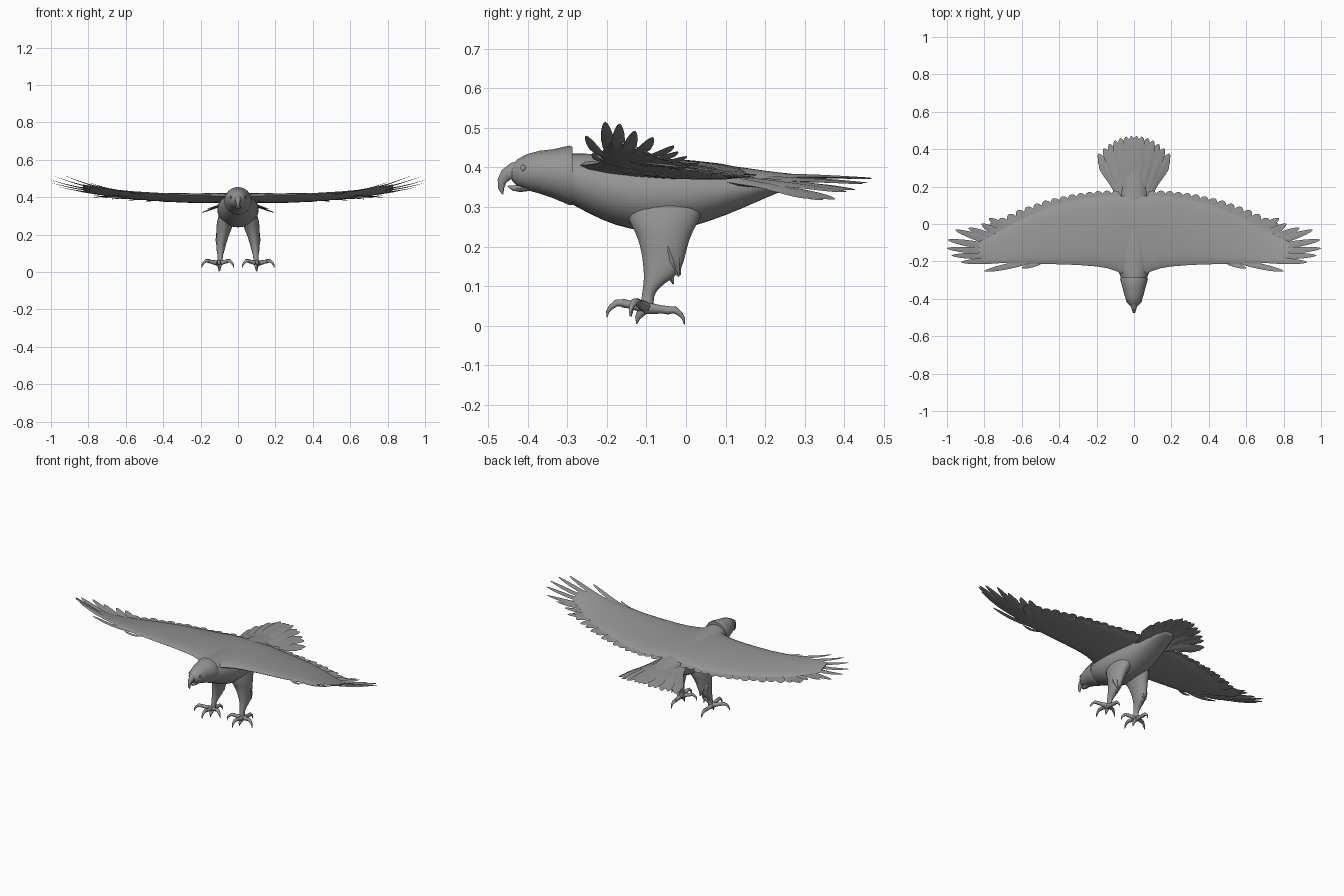
import bpy, bmesh, math
from mathutils import Vector as V

if "Cube" in bpy.data.objects:
    bpy.data.objects.remove(bpy.data.objects["Cube"])

UP = V((0, 0, 1))
GREY = bpy.data.materials.new("dark_grey")
GREY.diffuse_color = (.3, .3, .3, 1)
GREY.use_nodes = True
GREY.node_tree.nodes["Principled BSDF"].inputs["Base Color"].default_value = GREY.diffuse_color
ROUND = ((0, .55), (.3, .85), (.6, 1), (.8, .95), (.91, .75), (.97, .45), (1, .12))
POINTED = ((0, .6), (.3, .95), (.55, 1), (.75, .85), (.88, .6), (.96, .35), (1, .08))


def make(name, lofts, mirror=False, subsurf=0, angle=50):
    """Skin each list of rings into a capped tube; all tubes share one object."""
    bm = bmesh.new()
    for rings in lofts:
        rows = [[bm.verts.new(p) for p in r] for r in rings]
        n = len(rows[0])
        for a, b in zip(rows, rows[1:]):
            for i in range(n):
                bm.faces.new((a[i], a[(i + 1) % n], b[(i + 1) % n], b[i]))
        bm.faces.new(rows[0])
        bm.faces.new(rows[-1])
    bmesh.ops.recalc_face_normals(bm, faces=bm.faces)
    me = bpy.data.meshes.new(name)
    bm.to_mesh(me)
    bm.free()
    me.materials.append(GREY)
    for p in me.polygons:
        p.use_smooth = True
    me.set_sharp_from_angle(angle=math.radians(angle))
    ob = bpy.data.objects.new(name, me)
    bpy.context.collection.objects.link(ob)
    if mirror:
        ob.modifiers.new("Mirror", 'MIRROR').use_mirror_merge = False
    if subsurf:
        m = ob.modifiers.new("Smooth", 'SUBSURF')
        m.levels = m.render_levels = subsurf
    return ob


def ellipse(c, u, v, n=12):
    c, u, v = V(c), V(u), V(v)
    return [c + u * math.cos(2 * math.pi * i / n) + v * math.sin(2 * math.pi * i / n)
            for i in range(n)]


def y_rings(table, n=16):
    """Upright sections: y, half width, top z, bottom z."""
    return [ellipse((0, y, (t + b) / 2), (w, 0, 0), (0, 0, (t - b) / 2), n)
            for y, w, t, b in table]


def tube(pts, radii, side, n=8, squash=1.0):
    """Round tube along a path; side is the fixed width axis."""
    pts, side = [V(p) for p in pts], V(side).normalized()
    rings = []
    for i, (p, r) in enumerate(zip(pts, radii)):
        t = (pts[min(i + 1, len(pts) - 1)] - pts[max(i - 1, 0)]).normalized()
        rings.append(ellipse(p, side * r * squash, t.cross(side) * r, n))
    return rings


def feather(base, tip, width, thick=0.006, bend=0.0, roll=0.0, curve=0.0, shape=ROUND):
    """Thin blade; bend sags the middle, roll tilts it, curve bows it inward in x."""
    base, tip = V(base), V(tip)
    d = tip - base
    side = d.cross(UP).normalized()
    side = (side + UP * roll).normalized()
    nrm = side.cross(d).normalized()
    rings = []
    for t, w in shape:
        s = math.sin(math.pi * t)
        c = base + d * t - UP * bend * s - V((curve * s, 0, 0))
        u, v = side * width * w / 2, nrm * thick * (1.1 - t) / 2
        rings.append([c + u, c + v, c - u, c - v])
    return rings


# Body, breast to flattened rump
make("body", [y_rings([
    (-.325, .055, .43, .33), (-.30, .066, .438, .312), (-.25, .088, .436, .284),
    (-.18, .106, .436, .25), (-.10, .115, .43, .234), (-.02, .112, .422, .238),
    (.06, .098, .412, .262), (.14, .082, .402, .294), (.20, .070, .392, .322),
    (.26, .056, .385, .346), (.31, .035, .380, .362)])], subsurf=1)

# Head with a ruff that steps over the neck
make("head", [y_rings([
    (-.287, .073, .452, .305), (-.295, .074, .455, .305), (-.335, .063, .446, .322),
    (-.37, .054, .442, .334), (-.40, .045, .434, .342), (-.425, .034, .421, .352),
    (-.44, .018, .405, .366)])], angle=40)

# Hooked beak and open lower jaw
make("upper_beak", [tube(
    [(0, -.415, .392), (0, -.437, .39), (0, -.455, .381), (0, -.465, .365),
     (0, -.467, .347), (0, -.463, .332)],
    [.027, .023, .017, .012, .008, .002], (1, 0, 0), 10, .75)])
make("lower_beak", [tube(
    [(0, -.395, .353), (0, -.42, .347), (0, -.437, .348), (0, -.45, .353)],
    [.013, .010, .007, .002], (1, 0, 0), 10, 1.5)])

# Eyes
make("eyes", [tube([(.032, -.41, .398), (.039, -.411, .398), (.042, -.411, .398)],
                   [.009, .008, .003], (0, 1, 0), 12)], mirror=True)

# Wings: x, leading y, leading z, trailing y, trailing z, thickness
WING = [(0, -.285, .405, .15, .39, .05), (.05, -.274, .405, .15, .389, .05),
        (.09, -.254, .406, .15, .387, .05), (.14, -.237, .408, .15, .385, .047),
        (.20, -.227, .41, .145, .38, .044), (.30, -.219, .413, .13, .38, .038),
        (.42, -.215, .417, .10, .385, .032), (.55, -.215, .427, .05, .393, .026),
        (.66, -.212, .439, -.005, .402, .02), (.76, -.202, .456, -.06, .418, .014),
        (.83, -.175, .468, -.095, .437, .008)]
rings = []
for x, ly, lz, ty, tz, th in WING:
    rings.append(ellipse((x, (ly + ty) / 2, (lz + tz) / 2),
                         (0, (ty - ly) / 2, (tz - lz) / 2), (0, 0, th / 2), 16))
make("wings", [rings], mirror=True)


def section(x):
    """Wing section interpolated at x: leading y, z, trailing y, z."""
    for a, b in zip(WING, WING[1:]):
        if a[0] <= x <= b[0]:
            f = (x - a[0]) / (b[0] - a[0])
            return [p + (q - p) * f for p, q in zip(a[1:5], b[1:5])]


# Scalloped flight feathers along the trailing edge
quills = []
for i in range(15):
    x = .09 + i * .043
    _, _, ty, tz = section(x)
    out = .012 + .0045 * i
    quills.append(feather((x - out * .8, ty - .11, tz + .008),
                          (x + out, ty + .028, tz - .008 + .004 * (i % 2)), .058, .012))
make("secondary_feathers", quills, mirror=True)

# Fingered wing-tip feathers: base x and y, tip, width
FINGERS = [(.50, -.210, (.60, -.235, .436), .022), (.56, -.203, (.80, -.252, .480), .030),
           (.64, -.190, (.925, -.204, .515), .034), (.68, -.175, (.975, -.168, .510), .034),
           (.70, -.155, (1.0, -.130, .492), .034), (.70, -.135, (.995, -.085, .476), .036),
           (.69, -.120, (.955, -.032, .455), .038), (.67, -.110, (.885, -.022, .440), .042),
           (.64, -.100, (.815, .000, .428), .046), (.60, -.080, (.775, .030, .412), .048)]
fingers = []
for x, y, tip, w in FINGERS:
    ly, lz, ty, tz = section(x)
    z = lz + (tz - lz) * (y - ly) / (ty - ly)
    fingers.append(feather((x, y, z), tip, w, .009, .010, .05, shape=POINTED))
make("wing_tip_feathers", fingers, mirror=True)

# Fanned tail, drooping toward the outer feathers, flaring from a narrow base
fan = []
for i in range(7):
    t = (i + .45) / 6.45
    fan.append(feather((.070 * t, .11, .376 - .010 * t),
                       (.190 * t, .47 - .095 * t ** 2.2, .372 - .052 * t ** 1.6 + .006 * (i % 2)),
                       .050, .020, -.004, -.25 * t, .014 * t))
# Shorter side feathers round off the fan
for i in range(2):
    fan.append(feather((.065, .13, .366), (.190 - .006 * i, .345 - .03 * i, .318 + .004 * i),
                       .045, .014, -.003, -.25, .012))
make("tail_feathers", fan, mirror=True)

# Legs: z, centre x, centre y, half width, half depth
LEG = [(.36, .045, -.05, .040, .100), (.31, .052, -.055, .053, .108),
       (.27, .064, -.056, .050, .096), (.24, .074, -.056, .044, .076),
       (.20, .082, -.056, .036, .061), (.16, .089, -.057, .029, .054),
       (.13, .092, -.062, .025, .046), (.108, .094, -.080, .020, .028),
       (.085, .095, -.095, .014, .016), (.06, .096, -.098, .014, .016),
       (.04, .097, -.098, .018, .020)]
make("legs", [[ellipse((cx, cy, z), (rx, 0, 0), (0, ry, 0))
               for z, cx, cy, rx, ry in LEG]], mirror=True, subsurf=1)

# Ragged thigh feathers behind the shank
make("thigh_feathers",
     [tube([(x, -.045, .20), (x, -.032, .165), (x, y - .010, z + .025), (x, y, z)],
           [.018, .020, .014, .002], (1, 0, 0), 6)
      for x, y, z in ((.092, -.032, .105), (.084, -.014, .128), (.100, -.018, .124))],
     mirror=True)

# Toes with curved talons: heading in degrees, reach, rise
toes, talons = [], []
C = V((.105, -.10, .045))
for deg, reach, rise in ((-92, .10, .012), (-25, .098, .014), (-155, .09, .014), (92, .096, -.006)):
    a = math.radians(deg)
    d = V((math.cos(a), math.sin(a), 0))
    side = V((-d.y, d.x, 0))
    path = [C + d * reach * f + UP * h for f, h in
            ((-.05, 0), (.2, rise * .4), (.42, rise * .7), (.6, rise))]
    toes.append(tube(path, [.015, .013, .010, .011], side))
    claw = [C + d * reach * f + UP * (rise + h) for f, h in
            ((.55, 0), (.75, .001), (.9, -.010), (.98, -.022), (1.0, -.036))]
    talons.append(tube(claw, [.010, .009, .0065, .004, .001], side))
make("toes", toes, mirror=True)
make("talons", talons, mirror=True)
# Inner spur talon under each foot
make("foot_spurs", [tube([(.10, -.10, .05), (.10, -.112, .035), (.098, -.122, .02), (.097, -.125, .004)],
                         [.014, .012, .007, .001], (1, 0, 0))], mirror=True)
